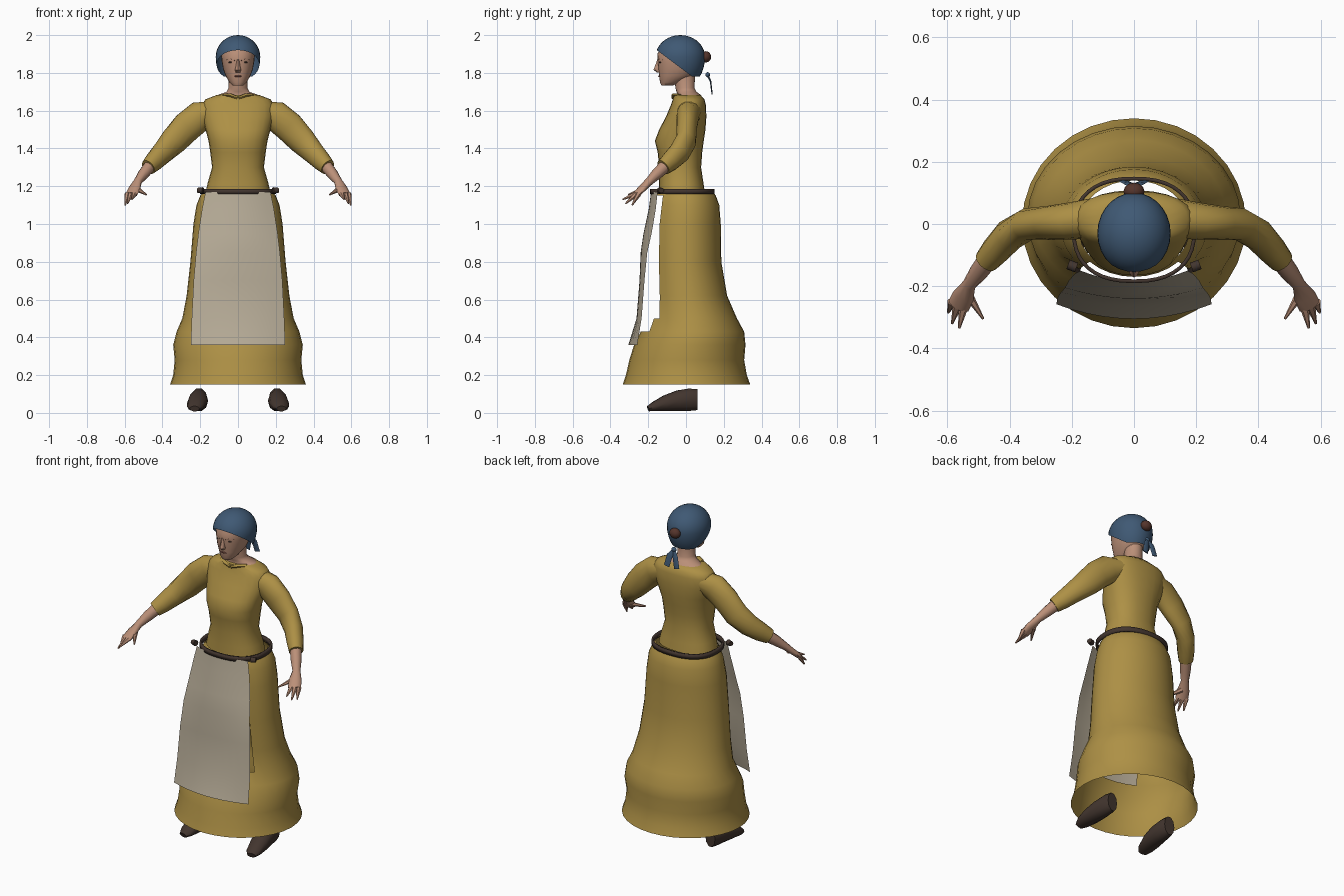
import bpy, bmesh, math
from mathutils import Vector

cube = bpy.data.objects.get("Cube")
if cube:
    bpy.data.objects.remove(cube)


def material(name, r, g, b):
    m = bpy.data.materials.new(name)
    m.use_nodes = True
    m.diffuse_color = (r, g, b, 1)
    m.node_tree.nodes["Principled BSDF"].inputs["Base Color"].default_value = (r, g, b, 1)
    return m


MUSTARD = material("mustard cloth", .42, .28, .06)
LINEN = material("pale linen", .47, .41, .31)
BLUE = material("blue cloth", .05, .10, .175)
SKIN = material("skin", .50, .28, .19)
BROWN = material("dark brown leather", .055, .036, .028)
HAIR = material("brown hair", .09, .035, .025)
LIPS = material("lips", .25, .09, .07)


def finish(name, bm, mat, angle=50):
    bmesh.ops.recalc_face_normals(bm, faces=bm.faces)
    me = bpy.data.meshes.new(name)
    bm.to_mesh(me)
    bm.free()
    ob = bpy.data.objects.new(name, me)
    me.materials.append(mat)
    bpy.context.collection.objects.link(ob)
    bpy.ops.object.select_all(action='DESELECT')
    ob.select_set(True)
    bpy.context.view_layer.objects.active = ob
    bpy.ops.object.shade_smooth_by_angle(angle=math.radians(angle))
    return ob


def skin_rings(bm, rings, caps):
    """Bridge rings of points with quads, optionally closing the ends."""
    rows = [[bm.verts.new(p) for p in ring] for ring in rings]
    n = len(rows[0])
    for low, high in zip(rows, rows[1:]):
        for i in range(n):
            j = (i + 1) % n
            bm.faces.new((low[i], low[j], high[j], high[i]))
    if caps:
        bm.faces.new(rows[0])
        bm.faces.new(rows[-1])


def power(v, e):
    return math.copysign(abs(v) ** e, v)


def loft(rings, n=24, square=2, caps=True):
    """Horizontal rings given as height, half width, front y, back y."""
    bm = bmesh.new()
    turns = [2 * math.pi * i / n for i in range(n)]
    e = 2 / square
    skin_rings(bm, [[(rx * power(math.sin(a), e),
                      (f + b) / 2 + (b - f) / 2 * power(math.cos(a), e), z) for a in turns]
                    for z, rx, f, b in rings], caps)
    return bm


def tube(path, n=10, up=(0, 0, 1), side=1):
    """Tapered tube; each stop is x, y, z, half width, half height."""
    pts = [Vector((side * p[0], p[1], p[2])) for p in path]
    rings = []
    for i, p in enumerate(pts):
        t = (pts[min(i + 1, len(pts) - 1)] - pts[max(i - 1, 0)]).normalized()
        u = t.cross(Vector(up)).normalized()
        v = u.cross(t)
        w, h = path[i][3:]
        rings.append([p + u * w * math.cos(2 * math.pi * k / n)
                      + v * h * math.sin(2 * math.pi * k / n) for k in range(n)])
    bm = bmesh.new()
    skin_rings(bm, rings, True)
    return bm


def ball(name, centre, size, mat, n=12):
    bm = bmesh.new()
    bmesh.ops.create_uvsphere(bm, u_segments=n, v_segments=n // 2 + 2, radius=1)
    for v in bm.verts:
        v.co = Vector(centre) + Vector(a * b for a, b in zip(v.co, size))
    return finish(name, bm, mat)


# Skirt: open at hem and waist, with the cloth left out behind the apron
skirt = loft([(.15, .36, -.335, .34), (.2, .343, -.318, .322), (.28, .335, -.3, .308),
              (.36, .343, -.275, .315), (.43, .325, -.24, .308), (.5, .295, -.21, .27),
              (.62, .272, -.2, .218), (.8, .252, -.2, .187), (1, .236, -.195, .184),
              (1.1, .22, -.18, .176), (1.15, .2, -.17, .158), (1.175, .18, -.16, .14)],
             n=32, caps=False)
hidden = []
for f in skirt.faces:
    c = f.calc_center_median()
    if c.y < 0 and .43 < c.z < 1.13 and abs(c.x) < .16 + (1.15 - c.z) * .04:
        hidden.append(f)
bmesh.ops.delete(skirt, geom=hidden, context='FACES')
finish("skirt", skirt, MUSTARD)

# Apron: a sheet bowed outward at its middle
apron = bmesh.new()
rows = []
for z, half, mid, edge in [(1.17, .172, -.185, -.15), (1.08, .19, -.197, -.16),
                           (.95, .21, -.225, -.182), (.85, .222, -.24, -.205),
                           (.7, .235, -.246, -.22), (.5, .245, -.262, -.235),
                           (.36, .25, -.305, -.258)]:
    rows.append([apron.verts.new((half * k / 5, mid + (edge - mid) * (k / 5) ** 2, z))
                 for k in range(-5, 6)])
for a, b in zip(rows, rows[1:]):
    for i in range(10):
        apron.faces.new((a[i], a[i + 1], b[i + 1], b[i]))
finish("apron", apron, LINEN)

# Belt with its side knots
belt = finish("belt", loft([(1.158, .2, -.19, .152), (1.186, .2, -.19, .152)],
                           n=40, square=2.4, caps=False), BROWN)
mod = belt.modifiers.new("thickness", 'SOLIDIFY')
mod.thickness = .012

# Bodice
finish("bodice", loft([(1.165, .172, -.145, .1), (1.22, .16, -.143, .092),
                       (1.3, .137, -.142, .08), (1.38, .147, -.15, .086),
                       (1.44, .156, -.165, .094), (1.5, .172, -.142, .103),
                       (1.57, .19, -.105, .108), (1.63, .192, -.08, .105),
                       (1.66, .172, -.07, .098), (1.682, .115, -.066, .078)],
                      square=2.3), MUSTARD)

for side, label in ((1, "left"), (-1, "right")):
    finish(label + "_belt_knot", tube([(.185, -.14, 1.178, .016, .017),
                                       (.212, -.13, 1.178, .016, .014)], 8, side=side), BROWN)
    # Three-quarter sleeve, forearm and hand
    finish(label + "_sleeve", tube([(.12, .02, 1.6, .065, .055), (.2, .01, 1.572, .06, .082),
                                    (.27, .004, 1.515, .055, .082), (.34, 0, 1.44, .052, .074),
                                    (.4, -.035, 1.378, .052, .062),
                                    (.445, -.085, 1.33, .047, .053),
                                    (.475, -.12, 1.3, .04, .043)], 14, side=side), MUSTARD)
    finish(label + "_forearm", tube([(.455, -.095, 1.32, .034, .036),
                                     (.5, -.155, 1.265, .03, .03),
                                     (.53, -.195, 1.225, .022, .022),
                                     (.55, -.235, 1.185, .036, .018),
                                     (.565, -.265, 1.155, .036, .016)], 10, side=side), SKIN)
    for finger, start, tip in (("outer_finger", (.585, -.25), (.597, -.285, 1.1)),
                               ("middle_finger", (.567, -.26), (.585, -.32, 1.108)),
                               ("inner_finger", (.548, -.265), (.562, -.335, 1.13)),
                               ("thumb", (.535, -.225), (.485, -.305, 1.155))):
        z = 1.185 if finger == "thumb" else 1.16
        finish(label + "_" + finger, tube([(*start, z, .016, .015),
                                           (*tip, .004, .004)], 6, side=side), SKIN)
    # Shoes, turned slightly outward
    finish(label + "_shoe", tube([(.205, .06, .07, .034, .058), (.207, .02, .07, .046, .062),
                                  (.21, -.04, .064, .052, .058), (.217, -.11, .05, .054, .044),
                                  (.225, -.17, .033, .045, .026),
                                  (.23, -.2, .022, .026, .015)], 10, side=side), BROWN)
    # Eyes, brows and headscarf tails
    ball(label + "_eye", (side * .036, -.136, 1.856), (.015, .007, .005), BROWN)
    finish(label + "_brow", tube([(.016, -.147, 1.866, .003, .003),
                                  (.036, -.139, 1.874, .004, .003),
                                  (.058, -.122, 1.869, .003, .003)], 6, side=side), HAIR)
    finish(label + "_scarf_tail", tube([(0, .115, 1.79, .008, .005),
                                        (.018, .13, 1.755, .018, .004),
                                        (.034, .138, 1.69, .018, .003)],
                                       8, up=(0, 1, 0), side=side), BLUE)
    # Collar points
    finish(label + "_collar", tube([(.004, -.072, 1.668, .006, .008),
                                    (.04, -.066, 1.682, .012, .01),
                                    (.085, -.035, 1.684, .012, .006)], 6, side=side), MUSTARD)

# Neck and head
finish("neck", loft([(1.66, .13, -.05, .085), (1.686, .1, -.045, .075), (1.7, .06, -.05, .055),
                     (1.72, .05, -.056, .045), (1.79, .048, -.062, .048)]), SKIN)
finish("head", loft([(1.733, .028, -.13, -.07), (1.75, .046, -.138, -.03),
                     (1.785, .066, -.142, .04), (1.82, .079, -.147, .06),
                     (1.86, .086, -.15, .075), (1.9, .09, -.152, .08),
                     (1.94, .082, -.13, .07)], square=2.2), SKIN)
finish("nose", loft([(1.803, .013, -.155, -.12), (1.816, .017, -.172, -.12),
                     (1.84, .011, -.163, -.12), (1.872, .009, -.152, -.12)], n=10), SKIN)
ball("mouth", (0, -.14, 1.782), (.022, .007, .004), LIPS)

# Headscarf: an ellipsoid, deeper below, trimmed along the face and nape
scarf = bmesh.new()
bmesh.ops.create_uvsphere(scarf, u_segments=28, v_segments=18, radius=1)
for v in scarf.verts:
    height = .115 if v.co.z > 0 else .17
    v.co = Vector((v.co.x * .118, -.03 + v.co.y * .131, 1.885 + v.co.z * height))
for point, normal in (((0, -.16, 1.925), (0, .6, .8)), ((0, 0, 1.782), (0, 0, 1))):
    bmesh.ops.bisect_plane(scarf, geom=scarf.verts[:] + scarf.edges[:] + scarf.faces[:],
                           plane_co=point, plane_no=normal, clear_inner=True)
finish("headscarf", scarf, BLUE)
ball("hair_bun", (0, .105, 1.885), (.034, .028, .03), HAIR)
ball("scarf_knot", (0, .115, 1.79), (.016, .012, .014), BLUE)
